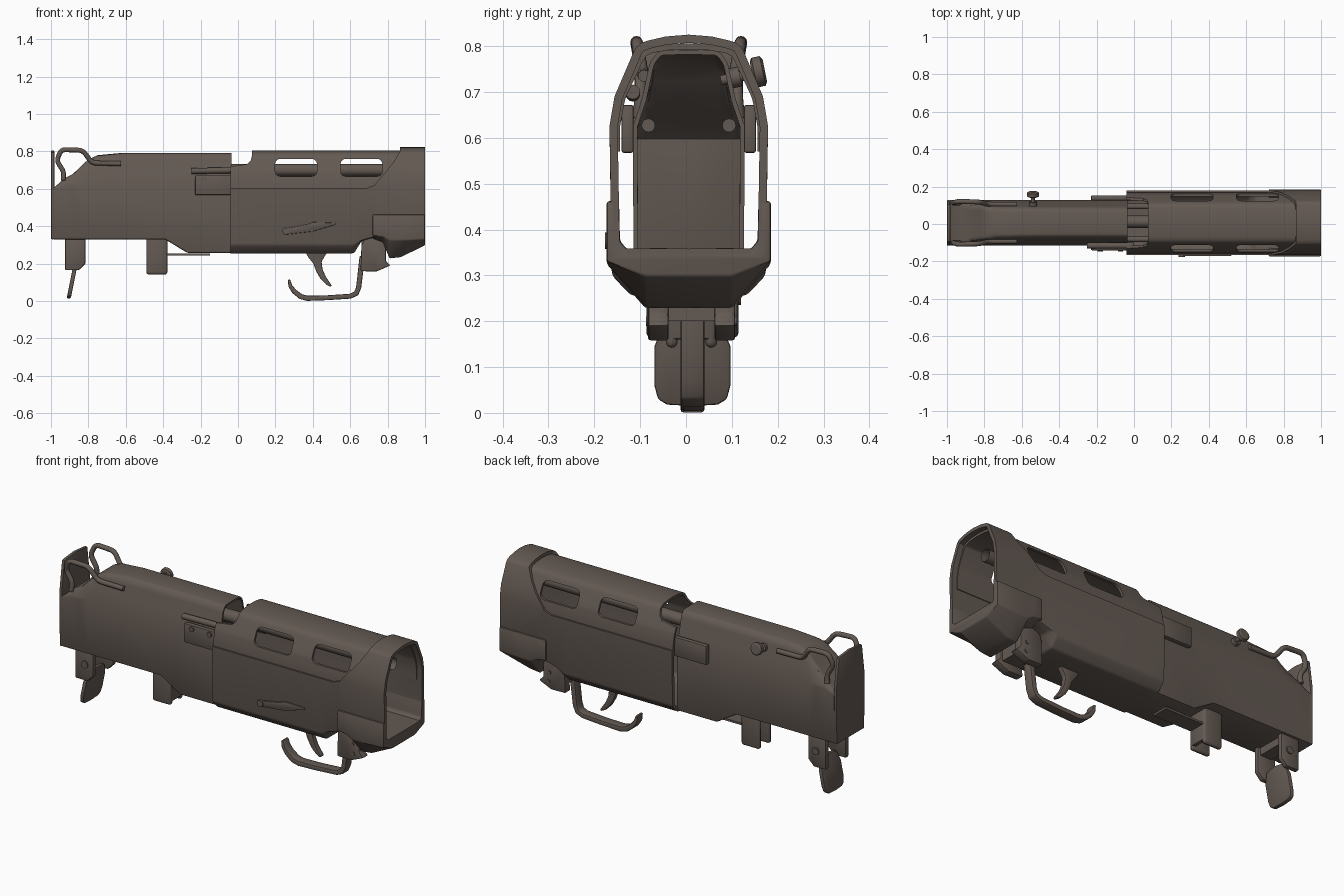
import bpy, bmesh, math
from mathutils import Vector

if "Cube" in bpy.data.objects:
    bpy.data.objects.remove(bpy.data.objects["Cube"])

cutters = []

def make(name, verts, faces, bevel=0, seg=2, thick=0, ang=20):
    me = bpy.data.meshes.new(name)
    me.from_pydata(verts, [], faces)
    if not thick:
        bm = bmesh.new(); bm.from_mesh(me)
        bmesh.ops.recalc_face_normals(bm, faces=bm.faces)
        bm.to_mesh(me); bm.free()
    ob = bpy.data.objects.new(name, me)
    bpy.context.collection.objects.link(ob)
    if bevel:
        m = ob.modifiers.new("bevel", 'BEVEL')
        m.width, m.segments, m.limit_method, m.angle_limit = bevel, seg, 'ANGLE', math.radians(ang)
    if thick:
        m = ob.modifiers.new("thick", 'SOLIDIFY')
        m.thickness, m.offset = thick, -1
    return ob

def full(half):
    """Mirror a (y, z) half section, bottom to top, into the whole section."""
    return half + [(-y, z) for y, z in reversed(half) if y > 0]

def loft(name, sections, closed=True, caps=False, **kw):
    n = len(sections[0][1])
    verts = [(x, y, z) for x, s in sections for y, z in s]
    faces = []
    for k in range(len(sections) - 1):
        for i in range(n if closed else n - 1):
            j = (i + 1) % n
            faces.append((k*n + i, k*n + j, (k+1)*n + j, (k+1)*n + i))
    if caps:
        faces += [tuple(range(n)), tuple(range(len(verts) - n, len(verts)))]
    return make(name, verts, faces, **kw)

def prism(name, pts, y0, y1, **kw):
    n = len(pts)
    verts = [(x, y, z) for y in (y0, y1) for x, z in pts]
    faces = [tuple(range(n)), tuple(range(n, 2*n))]
    faces += [(i, (i+1) % n, n + (i+1) % n, n + i) for i in range(n)]
    return make(name, verts, faces, **kw)

def box(name, x0, x1, y0, y1, z0, z1, **kw):
    return prism(name, [(x0, z0), (x1, z0), (x1, z1), (x0, z1)], y0, y1, **kw)

def ribbon(name, path, hw, yc=.008, **kw):
    """Strip of half width hw in y following (x, z, thickness) points."""
    verts, n = [], len(path)
    for i, (x, z, t) in enumerate(path):
        a, b = path[max(i-1, 0)], path[min(i+1, n-1)]
        d = Vector((b[0]-a[0], b[1]-a[1])).normalized() * t / 2
        for s, y in ((1, -hw), (1, hw), (-1, hw), (-1, -hw)):
            verts.append((x - s*d.y, y + yc, z + s*d.x))
    faces = [(4*k+i, 4*k+(i+1) % 4, 4*k+4+(i+1) % 4, 4*k+4+i) for k in range(n-1) for i in range(4)]
    faces += [(0, 1, 2, 3), tuple(range(4*n-4, 4*n))]
    return make(name, verts, faces, **kw)

def tube(name, pts, r, fill=True):
    cu = bpy.data.curves.new(name, 'CURVE')
    cu.dimensions, cu.bevel_depth, cu.bevel_resolution, cu.use_fill_caps = '3D', r, 4, fill
    sp = cu.splines.new('POLY')
    sp.points.add(len(pts) - 1)
    for p, c in zip(sp.points, pts):
        p.co = (*c, 1)
    ob = bpy.data.objects.new(name, cu)
    bpy.context.collection.objects.link(ob)
    return ob

def round_path(pts, r=0.025):
    """Round the inner corners of a 3D polyline."""
    v = [Vector(p) for p in pts]
    out = [v[0]]
    for a, b, c in zip(v, v[1:], v[2:]):
        p, q = b + (a-b).normalized()*r, b + (c-b).normalized()*r
        out += [p*(1-t)**2 + b*2*t*(1-t) + q*t*t for t in (0, .25, .5, .75, 1)]
    return out + [v[-1]]

def cut(ob, cutter):
    cutter.hide_render = True
    cutters.append(cutter)
    m = ob.modifiers.new("cut", 'BOOLEAN')
    m.operation, m.object, m.solver = 'DIFFERENCE', cutter, 'EXACT'

# front body: section clipped by the sloping nose, deeper towards the rear
def front_sec(zb, zt):
    h = [(0, zb), (.12, zb), (.122, .625), (.102, .685), (.085, .765), (.066, .79), (0, .792)]
    return full([(y, min(z, zt)) for y, z in h])
nose = [(-.985, .33, .605), (-.93, .33, .655), (-.88, .33, .68), (-.83, .33, .73), (-.80, .33, .758),
        (-.75, .33, .78), (-.62, .33, .792), (-.39, .33, .792), (-.27, .257, .792), (-.035, .257, .792)]
loft("front_body", [(x, front_sec(a, b)) for x, a, b in nose], bevel=.012, ang=25, thick=.01)
plate = full([(0, .33), (.12, .33), (.122, .64), (.10, .795), (0, .805)])
loft("front_plate", [(-1, plate), (-.982, plate)], caps=True, bevel=.006)

# rear outer shell: complete at the end frame, lower panel only further forward
def rear_sec(zb):
    h = [(0, .255), (.125, .255), (.168, .30), (.173, .625), (.162, .69), (.115, .80), (.098, .81), (.05, .821), (0, .825)]
    return full([(y, max(z, zb + i*.001)) for i, (y, z) in enumerate(h)])
outer = loft("rear_outer_shell", [(-.04, rear_sec(.25)), (.62, rear_sec(.25)), (.66, rear_sec(.32)),
             (.73, rear_sec(.34)), (1, rear_sec(.34))], bevel=.012, ang=15, thick=.018)
cut(outer, prism("outer_cutter", [(-.1, .605), (.69, .605), (.73, .62), (.83, .74), (.865, .80), (.868, 1), (-.1, 1)], -.3, .3))

# upper shell with windows and ejection opening
up = full([(.163, .57), (.163, .625), (.151, .69), (.106, .785), (.088, .797), (.045, .804), (0, .806)])
upper = loft("rear_upper_shell", [(-.04, up), (.97, up)], closed=False, bevel=.012, ang=12, thick=.013)
for i, x in enumerate((.31, .66)):
    cut(upper, box("window_cutter_%d" % i, x - .112, x + .112, -.3, .3, .667, .76, bevel=.028, seg=4, ang=60))
cut(upper, prism("opening_cutter", [(-.2, .72), (-.04, .72), (.05, .732), (.068, .75), (.075, .78), (.075, 1), (-.2, 1)], -.3, .3))

# rear lower cap: U section with chamfered sloping underside
def cap_sec(zb, zs):
    return full([(0, zb), (.095, zb), (.179, zs), (.179, .462), (.152, .462), (.15, .375), (.13, .352)])
caps = [(.72, cap_sec(.335, .35)), (.775, cap_sec(.315, .345)), (.81, cap_sec(.228, .325)),
        (.87, cap_sec(.235, .325)), (1, cap_sec(.298, .33))]
loft("rear_lower_cap", caps, caps=True, bevel=.006)

# paired side parts
for s, tag in ((-1, "right"), (1, "left")):
    box("side_strap_" + tag, -.23, 0, s*.12, s*.147, .567, .672, bevel=.006)
    tube("sight_guard_" + tag, round_path([(-.625, s*.098, .735), (-.78, s*.1, .738), (-.83, s*.112, .806),
         (-.945, s*.115, .810), (-.97, s*.105, .75), (-.93, s*.105, .69), (-.935, s*.11, .645)]), .013)
    tube("guide_rod_" + tag, [(-.35, s*.088, .627), (.1, s*.088, .627)], .015)
    prism("front_bracket_" + tag, [(-.925, .34), (-.925, .165), (-.85, .165), (-.815, .20), (-.815, .34)],
          .008 + s*.072, .008 + s*.10, bevel=.008)
    tube("bracket_pin_" + tag, [(-.865, s*.07, .255), (-.865, .008 + s*.106, .255)], .02)
    box("catch_cheek_" + tag, -.49, -.378, .006 + s*.03, .006 + s*.056, .142, .34, bevel=.025, seg=3, ang=60)
    prism("guard_mount_" + tag, [(.655, .16), (.74, .158), (.815, .19), (.79, .215), (.79, .36), (.69, .36), (.66, .30)],
          .006 + s*.05, .006 + s*.095, bevel=.006)
    for i, (x, z) in enumerate(((.75, .25), (.755, .20))):
        tube("mount_pin_%s_%d" % (tag, i), [(x, s*.09, z), (x, .006 + s*.099, z)], .01)
for i, x in enumerate((-.18, -.072)):
    tube("strap_bolt_%d" % i, [(x, -.14, .652), (x, -.154, .652)], .014)

# under-body parts
box("front_bracket_web", -.90, -.83, -.08, .08, .29, .335)
blade_half = [(0, .015), (.055, .018), (.075, .03), (.083, .06), (.083, .145), (.06, .20), (0, .21)]
blade = loft("front_blade", [(-.011, full(blade_half)), (.011, full(blade_half))], caps=True, bevel=.005, ang=40)
for v in blade.data.vertices:
    v.co.x += -.905 + (v.co.z - .015) * .2
    v.co.y += .008
box("catch_web", -.40, -.378, -.045, .055, .16, .34, bevel=.006)
box("catch_spring", -.40, -.15, -.04, .05, .243, .254)
box("guard_mount_core", .66, .78, -.05, .062, .20, .34)
ribbon("trigger_guard", [(.272, .115, .012), (.28, .08, .022), (.30, .052, .026), (.335, .024, .028), (.37, .015, .028),
       (.48, .018, .026), (.60, .026, .026), (.632, .04, .028), (.645, .072, .028), (.652, .13, .028), (.665, .24, .03)],
       .026, bevel=.006)
ribbon("trigger", [(.42, .27, .13), (.42, .235, .085), (.425, .205, .045), (.435, .165, .036), (.455, .125, .03),
       (.48, .095, .022), (.498, .08, .01)], .015, bevel=.005)

# open tubes inside
tube("bolt_tube", [(-.80, .006, .70), (.93, .006, .70)], .033, fill=False)
tube("lower_tube", [(-.85, .006, .64), (-.25, .006, .64)], .033, fill=False)
tube("side_bar", [(-.25, -.122, .695), (.0, -.122, .70)], .016)

# selector lever on the front side
tube("selector_pivot", [(.255, -.165, .375), (.255, -.183, .375)], .018)
prism("selector_lever", [(.235, .385), (.37, .41), (.40, .422), (.52, .418), (.52, .408), (.40, .372), (.25, .355)],
      -.165, -.178, bevel=.004)

# charging knob on the back side
tube("knob_stem", [(-.54, .07, .725), (-.54, .15, .742)], .011)
tube("knob_collar", [(-.54, .09, .729), (-.54, .112, .734)], .022)
knob = tube("knob_head", [(-.54, .138, .741), (-.54, .143, .742), (-.54, .161, .746), (-.54, .166, .747)], .033)
for i in (0, 3):
    knob.data.splines[0].points[i].radius = .75

# bake modifiers, recentre, smooth and colour
metal = bpy.data.materials.new("dark_metal")
metal.diffuse_color = (.125, .10, .085, 1)
metal.use_nodes = True
metal.node_tree.nodes["Principled BSDF"].inputs["Base Color"].default_value = metal.diffuse_color
bpy.context.view_layer.update()
dg = bpy.context.evaluated_depsgraph_get()
parts = [o for o in bpy.data.objects if o not in cutters]
baked = [(o, bpy.data.meshes.new_from_object(o.evaluated_get(dg))) for o in parts]
for o, me in baked:
    name = o.name
    bpy.data.objects.remove(o)
    me.shade_smooth()
    me.set_sharp_from_angle(angle=math.radians(32))
    me.materials.clear()
    me.materials.append(metal)
    ob = bpy.data.objects.new(name, me)
    ob.location.y = .006
    bpy.context.collection.objects.link(ob)
for c in cutters:
    bpy.data.objects.remove(c)
